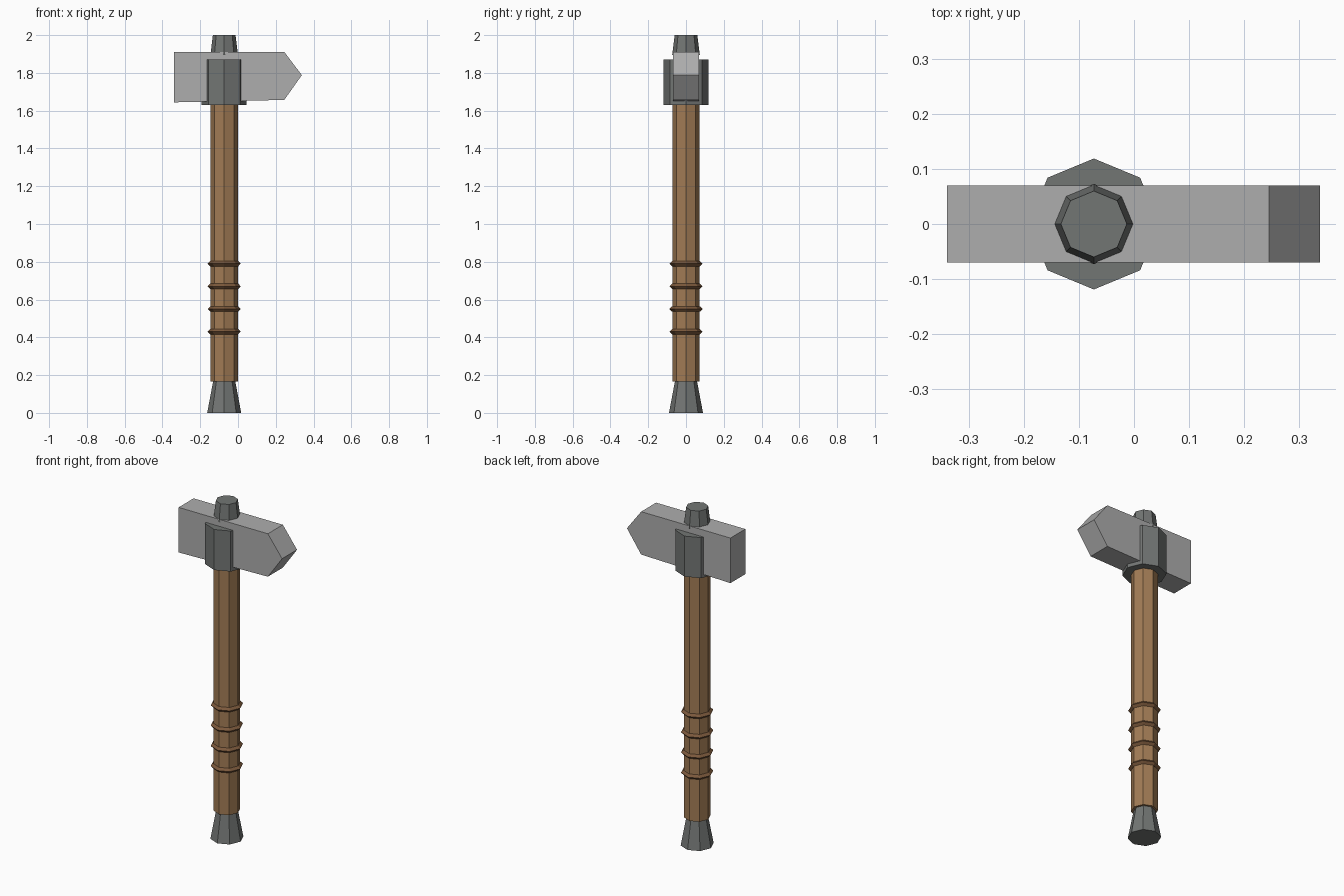
import bpy, bmesh

if "Cube" in bpy.data.objects:
    bpy.data.objects.remove(bpy.data.objects["Cube"])

AX = -0.073  # handle axis in x


def material(name, rgb):
    m = bpy.data.materials.new(name)
    m.diffuse_color = (*rgb, 1)
    m.use_nodes = True
    m.node_tree.nodes["Principled BSDF"].inputs["Base Color"].default_value = m.diffuse_color
    return m


WOOD = material("wood", (0.36, 0.20, 0.09))
CORD = material("cord", (0.20, 0.10, 0.045))
IRON = material("iron", (0.17, 0.18, 0.175))
STEEL = material("steel", (0.42, 0.42, 0.42))


def octagon(name, z0, z1, r0, r1, mat):
    bpy.ops.mesh.primitive_cone_add(vertices=8, radius1=r0, radius2=r1, depth=z1 - z0,
                                    location=(AX, 0, (z0 + z1) / 2))
    ob = bpy.context.object
    ob.name = name
    ob.data.materials.append(mat)
    return ob


# shaft and its metal fittings
octagon("pommel", 0, 0.165, 0.09, 0.059, IRON)
octagon("handle", 0.165, 1.64, 0.072, 0.072, WOOD)
octagon("collar", 1.63, 1.87, 0.119, 0.119, IRON)
octagon("top_cap", 1.895, 2.0, 0.073, 0.06, IRON)

# grip rings with diamond section
for i in range(4):
    bpy.ops.mesh.primitive_torus_add(major_segments=8, minor_segments=4, major_radius=0.074,
                                     minor_radius=0.014, location=(AX, 0, 0.43 + 0.12 * i))
    ring = bpy.context.object
    ring.name = f"grip_ring_{i + 1}"
    ring.data.materials.append(CORD)
    ring.data.shade_flat()

# hammer head: side profile extruded across y
profile = [(-0.34, 1.644), (0.245, 1.657), (0.338, 1.788), (0.245, 1.911), (-0.34, 1.911)]
bm = bmesh.new()
face = bm.faces.new([bm.verts.new((x, -0.07, z)) for x, z in profile])
ext = bmesh.ops.extrude_face_region(bm, geom=[face])
bmesh.ops.translate(bm, vec=(0, 0.14, 0),
                    verts=[v for v in ext["geom"] if isinstance(v, bmesh.types.BMVert)])
bmesh.ops.recalc_face_normals(bm, faces=bm.faces)
mesh = bpy.data.meshes.new("hammer_head")
bm.to_mesh(mesh)
bm.free()
mesh.materials.append(STEEL)
bpy.context.collection.objects.link(bpy.data.objects.new("hammer_head", mesh))
